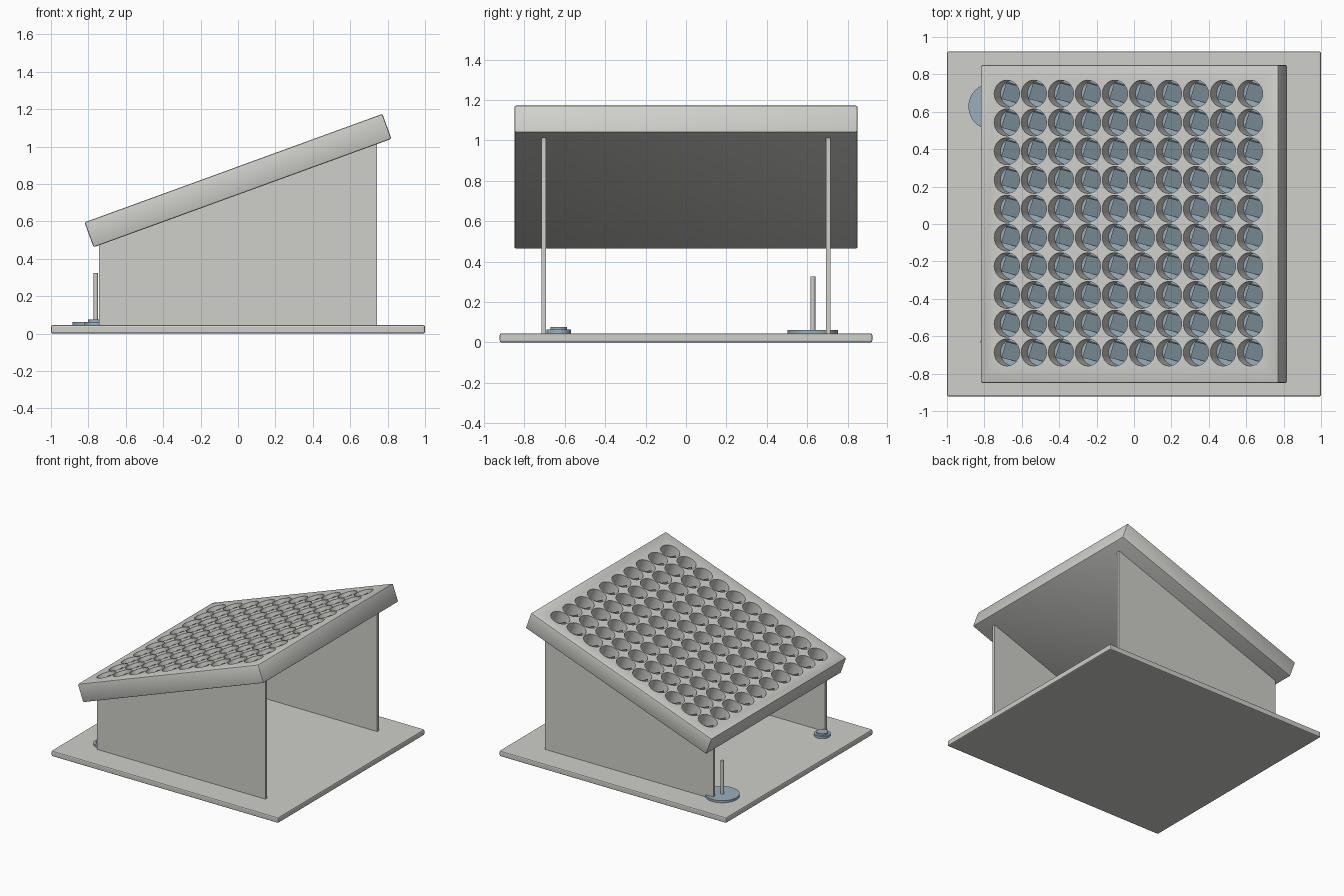
import bpy, bmesh, math
from mathutils import Matrix, Vector

if "Cube" in bpy.data.objects:
    bpy.data.objects.remove(bpy.data.objects["Cube"])


def mat(name, rgb):
    m = bpy.data.materials.new(name)
    m.diffuse_color = (*rgb, 1)
    m.use_nodes = True
    m.node_tree.nodes["Principled BSDF"].inputs["Base Color"].default_value = m.diffuse_color
    return m


GREY = mat("light_grey", (0.62, 0.62, 0.59))
BLUE = mat("pale_blue", (0.32, 0.43, 0.50))


def make(name, bm, material, matrix=None, smooth=False):
    me = bpy.data.meshes.new(name)
    bmesh.ops.recalc_face_normals(bm, faces=bm.faces)
    bm.to_mesh(me)
    bm.free()
    me.materials.append(material)
    ob = bpy.data.objects.new(name, me)
    bpy.context.collection.objects.link(ob)
    if matrix:
        ob.matrix_world = matrix
    if smooth:
        smooth_object(ob)
    return ob


def smooth_object(ob):
    bpy.ops.object.select_all(action='DESELECT')
    ob.select_set(True)
    bpy.context.view_layer.objects.active = ob
    bpy.ops.object.shade_smooth_by_angle(angle=math.radians(30))


def add_disc(bm, x, y, z0, z1, r, seg=32):
    bmesh.ops.create_cone(bm, cap_ends=True, segments=seg, radius1=r, radius2=r,
                          depth=z1 - z0, matrix=Matrix.Translation((x, y, (z0 + z1) / 2)))


def add_prism(bm, profile, width, matrix):
    """Extrude an x-z profile along y, centred, then place it."""
    face = bm.faces.new([bm.verts.new((x, -width / 2, z)) for x, z in profile])
    base = list(face.verts)
    ext = bmesh.ops.extrude_face_region(bm, geom=[face])
    moved = [v for v in ext["geom"] if isinstance(v, bmesh.types.BMVert)]
    bmesh.ops.translate(bm, vec=Vector((0, width, 0)), verts=moved)
    bmesh.ops.transform(bm, matrix=matrix, verts=base + moved)


def bevelled_box(name, size, matrix):
    bm = bmesh.new()
    bmesh.ops.create_cube(bm, size=1, matrix=Matrix.Diagonal((*size, 1)))
    bmesh.ops.bevel(bm, geom=bm.edges[:], offset=0.009, segments=2, profile=0.5, affect='EDGES')
    return make(name, bm, GREY, matrix)


# Base plate
bevelled_box("base_plate", (2.0, 1.845, 0.045), Matrix.Translation((0, 0, 0.0225)))

# Side panels with a sloping top edge
slope = math.radians(20)
for label, y in (("front", -0.704), ("back", 0.704)):
    bm = bmesh.new()
    add_prism(bm, [(-0.742, 0.04), (0.742, 0.04), (0.742, 1.02), (-0.742, 0.48)],
              0.023, Matrix.Translation((0, y, 0)))
    make(label + "_side_panel", bm, GREY)

# Tilted top board
tilt = Matrix.Translation((0, 0, 0.818)) @ Matrix.Rotation(-slope, 4, 'Y')
board = bevelled_box("top_board", (1.695, 1.70, 0.142), tilt)

# Ten by ten grid of blind holes, each holding a slanted blue block
STEP = 0.1537
spots = [((i - 4.5) * STEP - 0.006, (j - 4.5) * STEP + 0.005)
         for i in range(10) for j in range(10)]
FLOOR = -0.03
cut, floors, blocks = bmesh.new(), bmesh.new(), bmesh.new()
for x, y in spots:
    add_disc(cut, x, y, FLOOR, 0.12, 0.072)
    add_disc(floors, x, y, FLOOR - 0.003, FLOOR + 0.003, 0.0718)
    place = Matrix.Translation((x, y + 0.006, 0)) @ Matrix.Rotation(math.radians(-18), 4, 'Z')
    add_prism(blocks, [(-0.045, FLOOR), (0.047, FLOOR), (-0.028, 0.048)], 0.09, place)
cutter = make("hole_cutter", cut, GREY, tilt)
cutter.hide_render = True
mod = board.modifiers.new("holes", 'BOOLEAN')
mod.operation = 'DIFFERENCE'
mod.solver = 'EXACT'
mod.object = cutter
bpy.context.view_layer.objects.active = board
bpy.ops.object.modifier_apply(modifier=mod.name)
bpy.data.objects.remove(cutter)
smooth_object(board)
make("hole_floors", floors, BLUE, tilt)
make("hole_blocks", blocks, BLUE, tilt)

# Large disc with a thin post
bm = bmesh.new()
add_disc(bm, -0.76, 0.628, 0.044, 0.062, 0.125, 48)
make("large_disc", bm, BLUE, smooth=True)
bm = bmesh.new()
add_disc(bm, -0.76, 0.628, 0.06, 0.325, 0.012, 16)
make("thin_post", bm, GREY, smooth=True)

# Small stepped disc
bm = bmesh.new()
add_disc(bm, -0.76, -0.63, 0.044, 0.063, 0.06)
add_disc(bm, -0.76, -0.63, 0.062, 0.076, 0.042)
make("small_disc", bm, BLUE, smooth=True)
